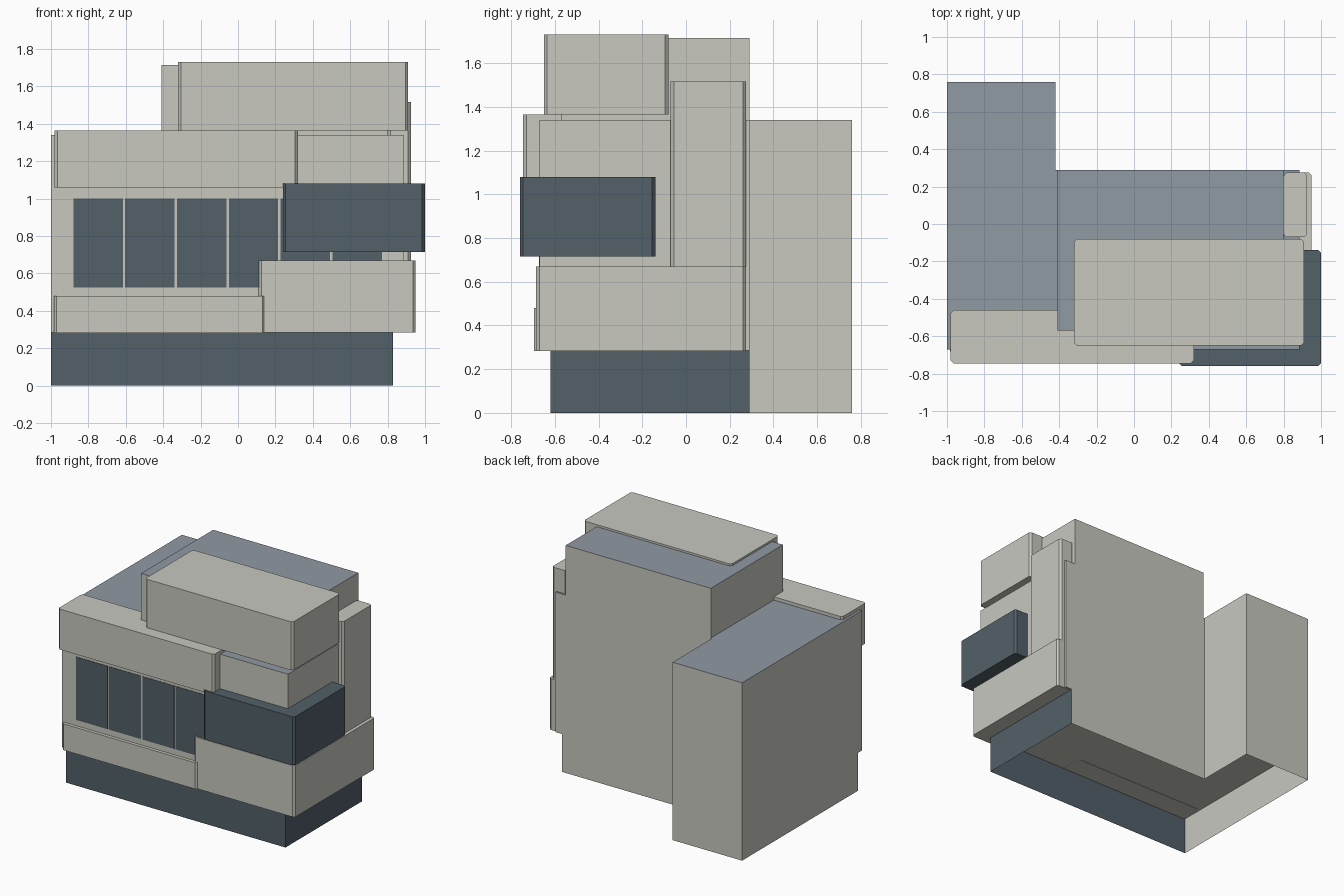
import bpy
import bmesh

if "Cube" in bpy.data.objects:
    bpy.data.objects.remove(bpy.data.objects["Cube"], do_unlink=True)


def make_material(name, rgb):
    mat = bpy.data.materials.new(name)
    mat.use_nodes = True
    mat.diffuse_color = (*rgb, 1)
    mat.node_tree.nodes["Principled BSDF"].inputs["Base Color"].default_value = (*rgb, 1)
    return mat


CREAM = make_material("cream render", (0.58, 0.58, 0.53))
SLATE = make_material("dark slate", (0.085, 0.115, 0.14))
ROOF = make_material("blue grey roof", (0.28, 0.32, 0.37))


def prism(name, outline, z0, z1, mats, rule=None, caps=True):
    """Extrude a counter-clockwise outline; rule(normal) picks a material."""
    bm = bmesh.new()
    low = [bm.verts.new((x, y, z0)) for x, y in outline]
    high = [bm.verts.new((x, y, z1)) for x, y in outline]
    n = len(outline)
    for i in range(n):
        j = (i + 1) % n
        bm.faces.new((low[i], low[j], high[j], high[i]))
    if caps:
        bm.faces.new(high)
        bm.faces.new(low[::-1])
    bm.normal_update()
    if rule:
        for f in bm.faces:
            f.material_index = rule(f.normal)
    mesh = bpy.data.meshes.new(name)
    bm.to_mesh(mesh)
    bm.free()
    for mat in mats:
        mesh.materials.append(mat)
    obj = bpy.data.objects.new(name, mesh)
    bpy.context.collection.objects.link(obj)
    return obj


def rect(x0, x1, y0, y1):
    return [(x0, y0), (x1, y0), (x1, y1), (x0, y1)]


def chamfered(x0, x1, y0, y1, c=0.015):
    return [(x0 + c, y0), (x1 - c, y0), (x1, y0 + c), (x1, y1 - c),
            (x1 - c, y1), (x0 + c, y1), (x0, y1 - c), (x0, y0 + c)]


def ell(front, right):
    """L-shaped plan: front range plus the rear wing."""
    return [(-1, front), (right, front), (right, 0.29),
            (-0.42, 0.29), (-0.42, 0.76), (-1, 0.76)]


def roof_rule(n):
    return 1 if n.z > 0.5 else 0


def plinth_rule(n):
    return 1 if n.y < -0.5 or n.x > 0.5 else 0


# Main volumes with flat roofs
prism("main_body", ell(-0.67, 0.885), 0.285, 1.34, [CREAM, ROOF], roof_rule)
prism("upper_storey", rect(-0.41, 0.80, -0.57, 0.29), 1.34, 1.715, [CREAM, ROOF], roof_rule)

# Open-bottomed plinth: dark at the front and right, cream elsewhere
plinth = prism("plinth", ell(-0.62, 0.83), 0, 0.285, [CREAM, SLATE], plinth_rule, caps=False)
for face in plinth.data.polygons:
    if face.center.y > 0.3:  # rear wing walls stay cream
        face.material_index = 0

# Projecting boxes with chamfered upright edges
BOXES = [
    ("roof_box", (-0.32, 0.91, -0.65, -0.08), 1.365, 1.73, CREAM),
    ("upper_band", (-0.98, 0.32, -0.745, -0.46), 1.06, 1.365, CREAM),
    ("side_tower", (0.80, 0.925, -0.07, 0.275), 0.67, 1.515, CREAM),
    ("lower_right_box", (0.11, 0.95, -0.685, 0.275), 0.283, 0.67, CREAM),
    ("lower_left_band", (-0.985, 0.145, -0.695, -0.45), 0.282, 0.48, CREAM),
    ("dark_bay", (0.24, 1.0, -0.76, -0.14), 0.715, 1.08, SLATE),
]
for name, plan, z0, z1, mat in BOXES:
    prism(name, chamfered(*plan), z0, z1, [mat])

# Row of window panes
for i in range(6):
    x = -0.88 + i * 0.277
    prism("window_pane_%d" % (i + 1), rect(x, x + 0.264, -0.673, -0.668), 0.525, 1.0, [SLATE])
